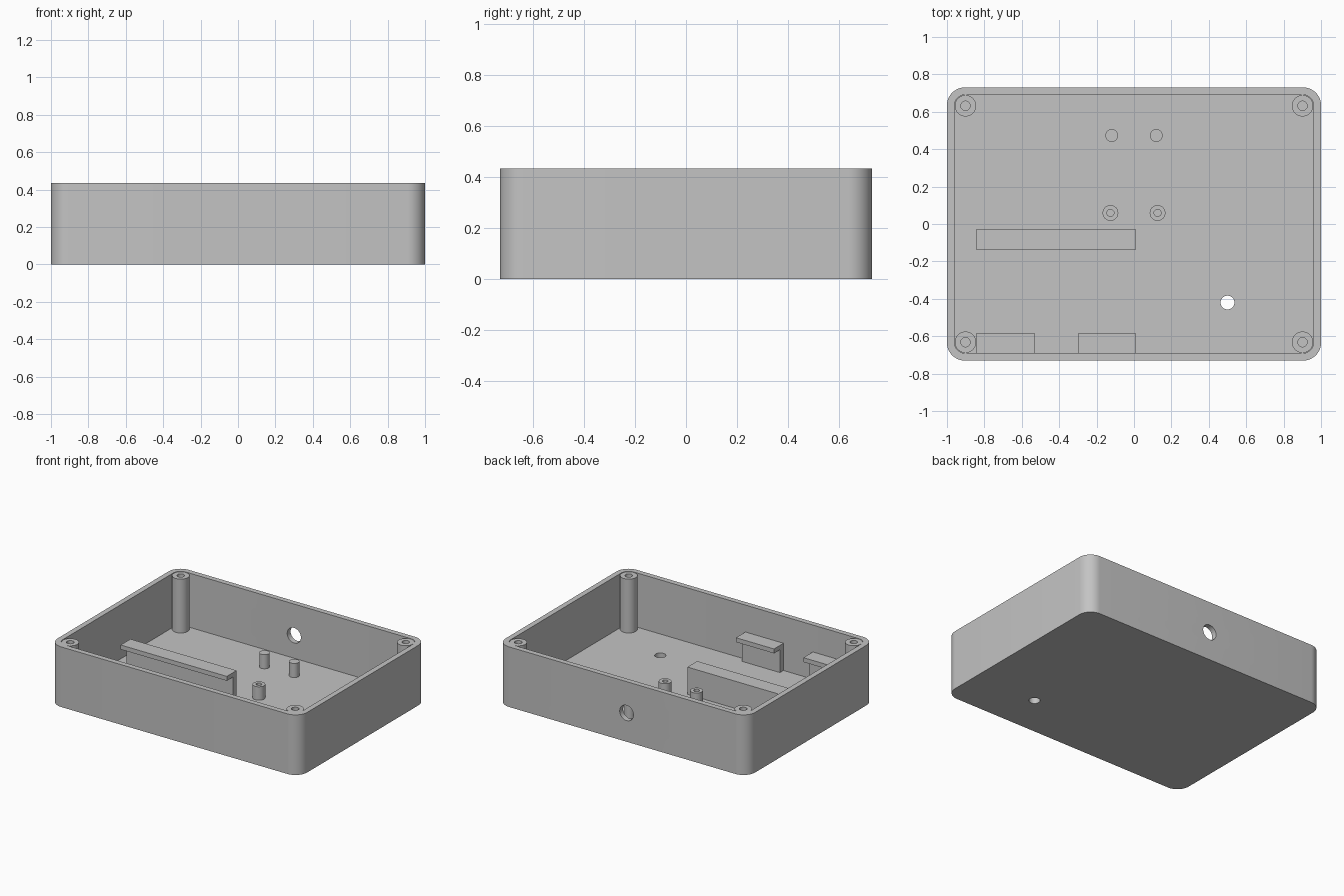
import bpy, bmesh, math
from mathutils import Vector, Matrix

if "Cube" in bpy.data.objects:
    bpy.data.objects.remove(bpy.data.objects["Cube"])

grey = bpy.data.materials.new("light_grey_plastic")
grey.use_nodes = True
grey.diffuse_color = (0.55, 0.55, 0.55, 1)
grey.node_tree.nodes["Principled BSDF"].inputs["Base Color"].default_value = (0.55, 0.55, 0.55, 1)

HEIGHT, FLOOR = 0.435, 0.043


def make(name, bm):
    bmesh.ops.recalc_face_normals(bm, faces=bm.faces)
    mesh = bpy.data.meshes.new(name)
    bm.to_mesh(mesh)
    bm.free()
    mesh.materials.append(grey)
    ob = bpy.data.objects.new(name, mesh)
    bpy.context.collection.objects.link(ob)
    return ob


def smooth(ob):
    bpy.ops.object.select_all(action='DESELECT')
    ob.select_set(True)
    bpy.context.view_layer.objects.active = ob
    bpy.ops.object.shade_smooth_by_angle(angle=math.radians(30))


def rounded_box(name, half_x, half_y, z0, z1, radius):
    """Box with rounded vertical edges."""
    bm = bmesh.new()
    bmesh.ops.create_cube(bm, size=2)
    for v in bm.verts:
        v.co = (v.co.x * half_x, v.co.y * half_y, z1 if v.co.z > 0 else z0)
    upright = [e for e in bm.edges if abs(e.verts[0].co.z - e.verts[1].co.z) > 0.01]
    bmesh.ops.bevel(bm, geom=upright, offset=radius, segments=10, profile=0.5, affect='EDGES')
    return make(name, bm)


def drill(name, location, radius, depth, rotation=Matrix()):
    bm = bmesh.new()
    bmesh.ops.create_cone(bm, cap_ends=True, segments=40, radius1=radius, radius2=radius,
                          depth=depth, matrix=Matrix.Translation(location) @ rotation)
    return make(name, bm)


def lathe(name, x, y, profile):
    """Turn a (radius, height) profile about a vertical axis."""
    bm = bmesh.new()
    verts = [bm.verts.new((r, 0, z)) for r, z in profile]
    edges = [bm.edges.new(pair) for pair in zip(verts, verts[1:])]
    bmesh.ops.spin(bm, geom=verts + edges, cent=(0, 0, 0), axis=(0, 0, 1),
                   angle=math.tau, steps=32)
    bmesh.ops.remove_doubles(bm, verts=bm.verts, dist=0.0005)
    bmesh.ops.translate(bm, verts=bm.verts, vec=(x, y, 0))
    smooth(make(name, bm))


def bracket(name, x0, x1, profile):
    """Extrude a (y, z) outline along x."""
    bm = bmesh.new()
    face = bm.faces.new([bm.verts.new((x0, y, z)) for y, z in profile])
    out = bmesh.ops.extrude_face_region(bm, geom=[face])["geom"]
    bmesh.ops.translate(bm, vec=(x1 - x0, 0, 0),
                        verts=[g for g in out if isinstance(g, bmesh.types.BMVert)])
    make(name, bm)


# Open tray with a round hole in the back wall and another in the floor
tray = rounded_box("tray", 1.0, 0.73, 0, HEIGHT, 0.095)
cutters = [
    rounded_box("cavity_cutter", 0.961, 0.691, FLOOR, HEIGHT + 0.2, 0.06),
    drill("back_hole_cutter", Vector((-0.035, 0.71, 0.208)), 0.055, 0.2,
          Matrix.Rotation(math.pi / 2, 4, 'X')),
    drill("floor_hole_cutter", Vector((0.5, -0.42, 0.02)), 0.037, 0.2),
]
bpy.context.view_layer.objects.active = tray
for cutter in cutters:
    cutter.hide_render = True
    mod = tray.modifiers.new(cutter.name, 'BOOLEAN')
    mod.operation, mod.solver, mod.object = 'DIFFERENCE', 'EXACT', cutter
    bpy.ops.object.modifier_apply(modifier=mod.name)
    bpy.data.objects.remove(cutter)
smooth(tray)

# Screw posts in the corners
base = FLOOR - 0.01
top = HEIGHT - 0.002
for side, sx in (("right", -1), ("left", 1)):
    for end, sy in (("front", -1), ("back", 1)):
        lathe(f"{end}_{side}_screw_post", sx * 0.901, sy * 0.632,
              [(0, base), (0.057, base), (0.057, top), (0.025, top), (0.025, 0.1), (0, 0.1)])

    # Solid pegs behind, hollow standoffs in the middle
    lathe(f"{side}_peg", sx * 0.119, 0.473,
          [(0, base), (0.034, base), (0.034, 0.145), (0, 0.145)])
    lathe(f"{side}_standoff", sx * 0.126, 0.059,
          [(0, base), (0.042, base), (0.042, 0.14), (0.019, 0.14),
           (0.019, FLOOR + 0.005), (0, FLOOR + 0.005)])


# Facing brackets whose lips overhang the space between them
def lipped(back, direction):
    lip, wall = back + direction * 0.112, back + direction * 0.044
    return [(back, base), (back, 0.24), (lip, 0.24), (lip, 0.208), (wall, 0.208), (wall, base)]


bracket("long_rail", -0.842, 0.008, lipped(-0.027, -1))
bracket("right_front_clip", -0.842, -0.532, lipped(-0.695, 1))
bracket("middle_front_clip", -0.297, 0.008, lipped(-0.695, 1))
